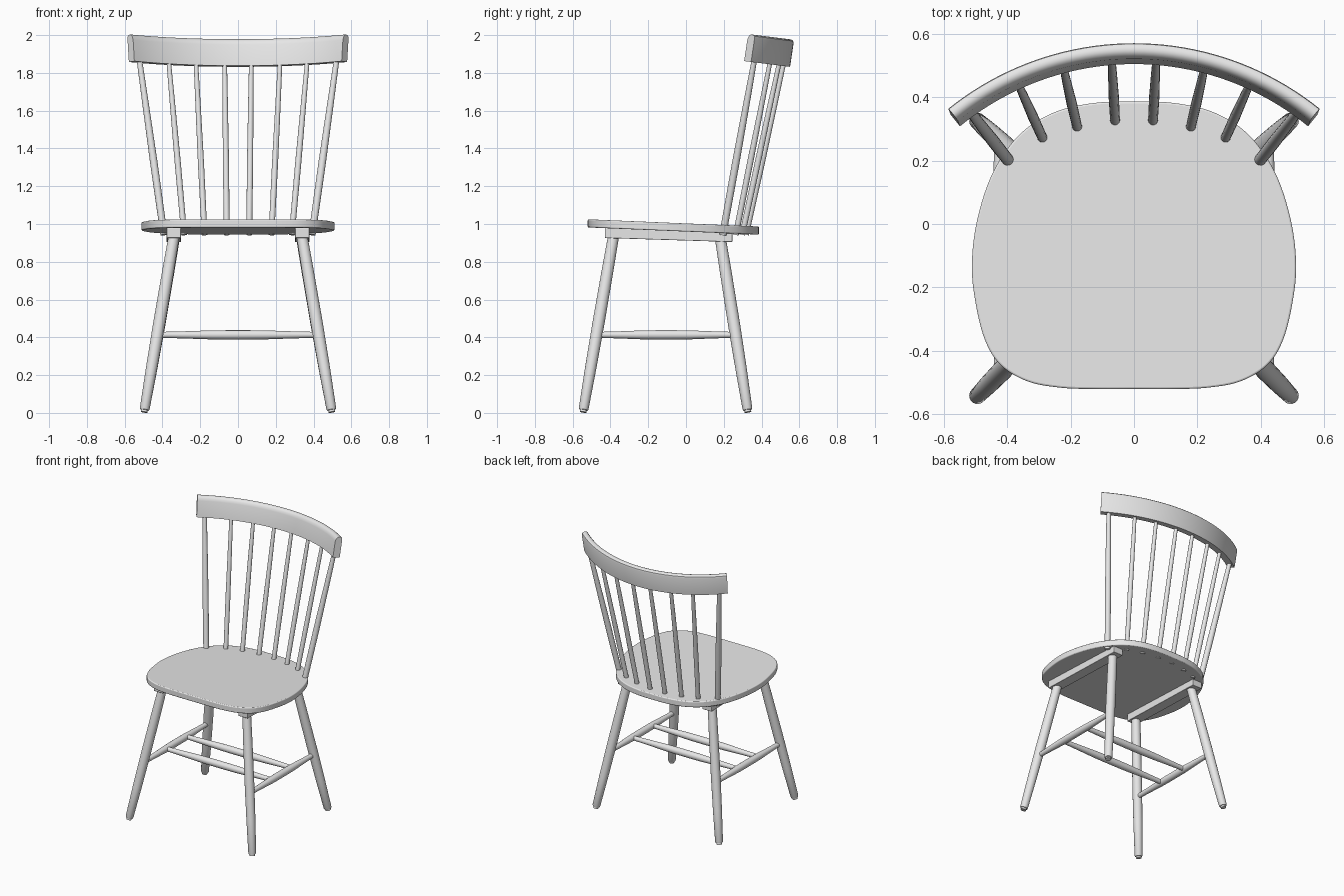
import bpy, bmesh, math
from mathutils import Vector

cube = bpy.data.objects.get("Cube")
if cube:
    bpy.data.objects.remove(cube, do_unlink=True)

# One flat grey for the whole chair
grey = bpy.data.materials.new("plain_grey")
grey.use_nodes = True
colour = (0.8, 0.8, 0.8, 1)
grey.diffuse_color = colour
grey.node_tree.nodes["Principled BSDF"].inputs["Base Color"].default_value = colour


def finish(name, bm, bevel=0):
    bmesh.ops.recalc_face_normals(bm, faces=bm.faces)
    mesh = bpy.data.meshes.new(name)
    bm.to_mesh(mesh)
    bm.free()
    mesh.materials.append(grey)
    obj = bpy.data.objects.new(name, mesh)
    bpy.context.collection.objects.link(obj)
    if bevel:
        mod = obj.modifiers.new("soft_edge", "BEVEL")
        mod.width, mod.segments = bevel, 3
        mod.limit_method, mod.angle_limit = "ANGLE", math.radians(40)
    bpy.ops.object.select_all(action="DESELECT")
    bpy.context.view_layer.objects.active = obj
    obj.select_set(True)
    bpy.ops.object.shade_smooth_by_angle(angle=math.radians(35))
    return obj


def skin(bm, rings):
    """Join closed rings of points into a capped tube."""
    loops = [[bm.verts.new(p) for p in ring] for ring in rings]
    n = len(loops[0])
    for a, b in zip(loops, loops[1:]):
        for i in range(n):
            j = (i + 1) % n
            bm.faces.new((a[i], a[j], b[j], b[i]))
    bm.faces.new(loops[0][::-1])
    bm.faces.new(loops[-1])


def turned(name, start, end, profile, sides=24):
    """Turned rod from start to end; profile lists (fraction, radius)."""
    start, end = Vector(start), Vector(end)
    turn = (end - start).to_track_quat("Z", "Y")
    rings = []
    for t, r in profile:
        centre = start.lerp(end, t)
        angles = [math.tau * i / sides for i in range(sides)]
        rings.append([centre + turn @ Vector((r * math.cos(a), r * math.sin(a), 0)) for a in angles])
    bm = bmesh.new()
    skin(bm, rings)
    return finish(name, bm)


def spline(points, steps=6):
    """Closed Catmull-Rom outline."""
    pts, n, out = [Vector(p) for p in points], len(points), []
    for i in range(n):
        p0, p1, p2, p3 = (pts[(i + k - 1) % n] for k in range(4))
        for s in range(steps):
            t = s / steps
            out.append(0.5 * (2 * p1 + (p2 - p0) * t + (2 * p0 - 5 * p1 + 4 * p2 - p3) * t ** 2
                              + (3 * p1 - p0 - 3 * p2 + p3) * t ** 3))
    return out


def seat_top(y):
    return 1.003 - 0.042 * y


THICK = 0.043

# Seat: rounded outline, sloping gently down to the rear
half = [(0.12, -0.52), (0.23, -0.516), (0.335, -0.496), (0.42, -0.445), (0.47, -0.365), (0.5, -0.245),
        (0.511, -0.13), (0.497, 0), (0.457, 0.135), (0.4, 0.236), (0.33, 0.308), (0.235, 0.358), (0.12, 0.382)]
outline = spline(half + [(0, 0.386)] + [(-x, y) for x, y in reversed(half)] + [(0, -0.52)])
bm = bmesh.new()
skin(bm, [[(p.x, p.y, seat_top(p.y) - d) for p in outline] for d in (THICK, 0)])
finish("seat", bm, 0.006)

# Legs, battens, side stretchers and spindles, mirrored left and right
leg_profile = [(0, 0.018), (0.012, 0.018), (0.013, 0.023), (0.02, 0.026), (0.25, 0.03), (0.5, 0.032),
               (0.8, 0.031), (1, 0.029)]
rod_profile = [(0, 0.016), (0.08, 0.017), (0.2, 0.02), (0.32, 0.0235), (0.42, 0.0245),
               (0.58, 0.0245), (0.68, 0.0235), (0.8, 0.02), (0.92, 0.017), (1, 0.016)]
spindles = [(0.06, 0.33, 0.07), (0.18, 0.31, 0.222), (0.29, 0.275, 0.365), (0.4, 0.205, 0.518)]
for side, s in (("left", 1), ("right", -1)):
    turned(f"front_leg_{side}", (s * 0.497, -0.545, 0.004), (s * 0.337, -0.382, 0.945), leg_profile)
    turned(f"rear_leg_{side}", (s * 0.497, 0.328, 0.004), (s * 0.337, 0.182, 0.925), leg_profile)
    turned(f"side_stretcher_{side}", (s * 0.425, -0.465, 0.413), (s * 0.425, 0.255, 0.413), rod_profile)

    bm = bmesh.new()
    rings = []
    for y, depth in ((-0.43, 0.054), (0.245, 0.047)):
        top = seat_top(y) - THICK + 0.002
        rings.append([(s * x, y, z) for x, z in
                      ((0.302, top), (0.378, top), (0.378, top - depth), (0.302, top - depth))])
    skin(bm, rings)
    finish(f"seat_batten_{side}", bm, 0.003)

    for i, (x, y, x_top) in enumerate(spindles):
        y_top = -0.395 + math.sqrt(0.913 ** 2 - x_top ** 2)
        low, high = Vector((s * x, y, 1.0)), Vector((s * x_top, y_top, 1.84))
        step = high - low
        r = 0.019 if i == 3 else 0.0155
        turned(f"spindle_{side}_{i + 1}", low - step * 0.068, high + step * 0.06,
               [(0, r), (0.1, r), (0.4, r * 1.05), (0.75, r * 0.9), (1, r * 0.75)], 16)

# Two cross stretchers between the side stretchers
for name, y in (("front", -0.22), ("rear", 0.01)):
    turned(f"{name}_cross_stretcher", (-0.42, y, 0.413), (0.42, y, 0.413), rod_profile)

# Top rail: rounded section bent along an arc and tilted back
section = [(0, 0), (0, 0.125), (-0.004, 0.136), (-0.013, 0.142), (-0.026, 0.143),
           (-0.036, 0.138), (-0.043, 0.128), (-0.047, 0.112), (-0.047, 0)]
rings = []
for i in range(41):
    a = math.radians(-38.8 + 77.6 * i / 40)
    ring = []
    for dr, h in section:
        r = 0.936 + dr
        y = -0.385 + r * math.cos(a)
        x = r * math.sin(a) * (0.985 + 0.105 * h)
        ring.append((x, y + 0.15 * h, 1.832 + h + 0.125 * (0.551 - y)))
    rings.append(ring)
bm = bmesh.new()
skin(bm, rings)
finish("top_rail", bm)
